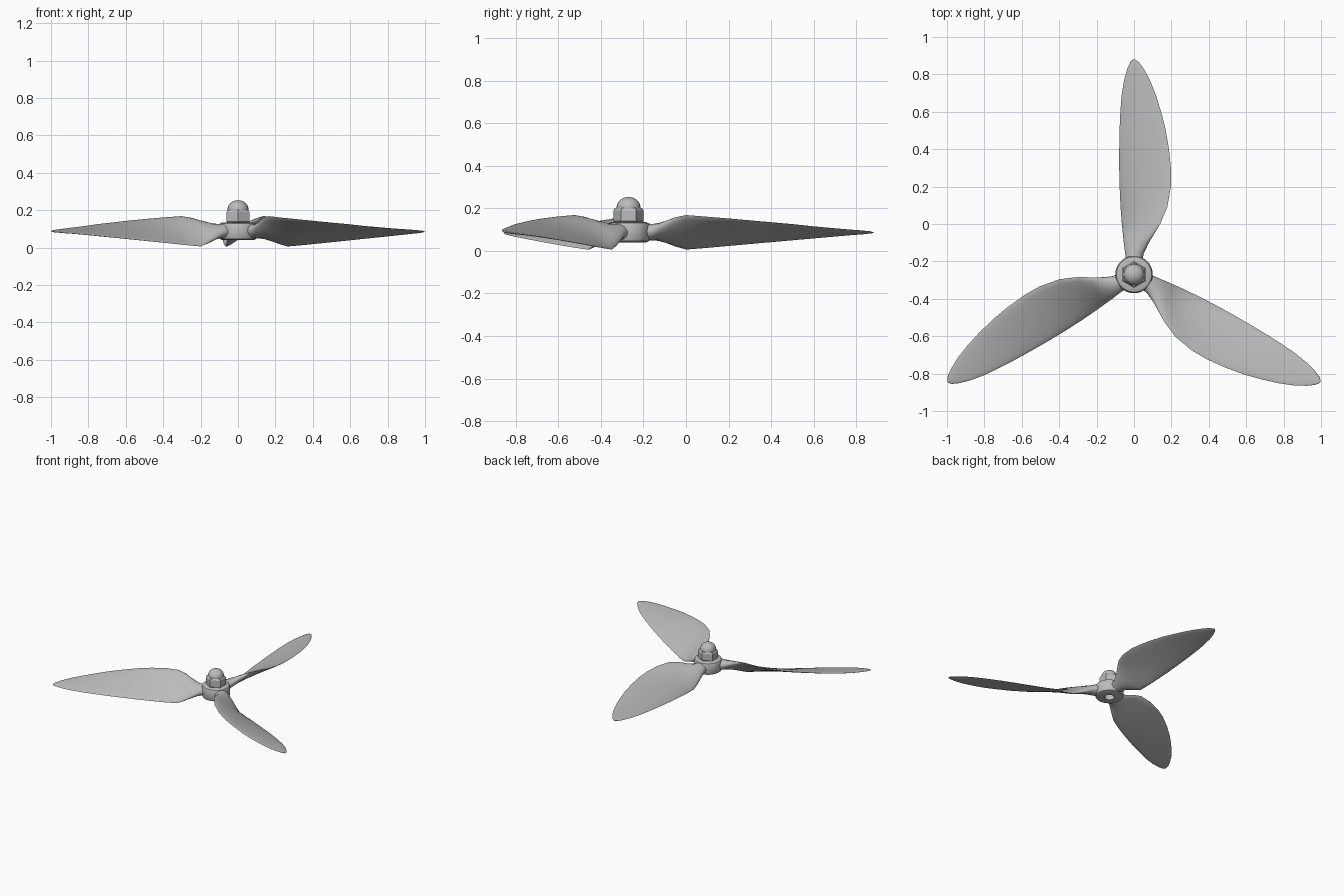
import bpy
import bmesh
from math import sin, cos, pi, hypot, radians
from mathutils import Matrix

cube = bpy.data.objects.get("Cube")
if cube:
    bpy.data.objects.remove(cube, do_unlink=True)

HUB_Y = -0.27

metal = bpy.data.materials.new("light_grey_metal")
metal.use_nodes = True
grey = (0.5, 0.5, 0.5, 1)
metal.diffuse_color = grey
metal.node_tree.nodes["Principled BSDF"].inputs["Base Color"].default_value = grey


def loft(name, rings, angle=0, closed=False, sharp=35):
    """Skin a list of point rings; cap the ends, or join last to first."""
    bm = bmesh.new()
    loops = [[bm.verts.new(p) for p in ring] for ring in rings]
    pairs = list(zip(loops, loops[1:]))
    if closed:
        pairs.append((loops[-1], loops[0]))
    for a, b in pairs:
        for i in range(len(a)):
            j = (i + 1) % len(a)
            bm.faces.new((a[i], a[j], b[j], b[i]))
    if not closed:
        bm.faces.new(loops[0])
        bm.faces.new(loops[-1])
    bmesh.ops.recalc_face_normals(bm, faces=bm.faces)
    place = Matrix.Translation((0, HUB_Y, 0)) @ Matrix.Rotation(angle, 4, "Z")
    bm.transform(place)
    mesh = bpy.data.meshes.new(name)
    bm.to_mesh(mesh)
    bm.free()
    mesh.materials.append(metal)
    obj = bpy.data.objects.new(name, mesh)
    bpy.context.collection.objects.link(obj)
    bpy.ops.object.select_all(action="DESELECT")
    obj.select_set(True)
    bpy.context.view_layer.objects.active = obj
    bpy.ops.object.shade_smooth_by_angle(angle=radians(sharp))
    return obj


def circle(radius, z, sides):
    turns = [pi / 2 + 2 * pi * i / sides for i in range(sides)]
    return [(radius * cos(t), radius * sin(t), z) for t in turns]


def lathe(name, profile, sides, **options):
    return loft(name, [circle(r, z, sides) for r, z in profile], **options)


# Hub with rounded rims and a shaft hole
lathe("hub", [(0.035, 0.04), (0.083, 0.04), (0.094, 0.045), (0.1, 0.057),
              (0.1, 0.118), (0.094, 0.13), (0.083, 0.135), (0.035, 0.135)],
      40, closed=True)

# Hexagonal nut with a slight chamfer
lathe("hex_nut", [(0.066, 0.133), (0.071, 0.139), (0.071, 0.19), (0.064, 0.2)],
      6, sharp=20)

# Domed cap: short collar and a hemisphere
dome = [(0.056, 0.195)]
dome += [(0.056 * cos(a), 0.205 + 0.048 * sin(a))
         for a in [i * pi / 16 for i in range(8)]]
dome.append((0.002, 0.253))
lathe("nut_dome", dome, 24)


# Blade stations: radius, low edge x and z, high edge x and z, half thickness
STATIONS = [
    (0.05, -0.045, 0.088, 0.045, 0.088, 0.042),
    (0.11, -0.046, 0.074, 0.05, 0.102, 0.038),
    (0.17, -0.053, 0.045, 0.078, 0.133, 0.03),
    (0.22, -0.06, 0.022, 0.11, 0.156, 0.021),
    (0.27, -0.065, 0.006, 0.14, 0.168, 0.014),
    (0.36, -0.072, 0.013, 0.178, 0.161, 0.012),
    (0.47, -0.077, 0.023, 0.197, 0.152, 0.011),
    (0.56, -0.079, 0.031, 0.198, 0.144, 0.01),
    (0.67, -0.079, 0.041, 0.187, 0.134, 0.009),
    (0.78, -0.077, 0.051, 0.168, 0.124, 0.008),
    (0.87, -0.073, 0.059, 0.145, 0.114, 0.007),
    (0.96, -0.066, 0.067, 0.117, 0.106, 0.006),
    (1.04, -0.053, 0.074, 0.085, 0.099, 0.005),
    (1.1, -0.036, 0.079, 0.052, 0.094, 0.005),
    (1.135, -0.02, 0.083, 0.026, 0.09, 0.004),
    (1.15, -0.005, 0.085, 0.005, 0.087, 0.002),
]


def section(r, x0, z0, x1, z1, thick, sides=20):
    """Oval cross-section along the chord between the two edges."""
    chord = hypot(x1 - x0, z1 - z0)
    ux, uz = (x1 - x0) / chord, (z1 - z0) / chord
    ring = []
    for i in range(sides):
        t = 2 * pi * i / sides
        along, up = cos(t) * chord / 2, sin(t) * thick
        ring.append(((x0 + x1) / 2 + ux * along - uz * up, r,
                     (z0 + z1) / 2 + uz * along + ux * up))
    return ring


# Three twisted blades
rings = [section(*s) for s in STATIONS]
for name, turn in (("back_blade", 0), ("right_blade", 120), ("left_blade", -120)):
    loft(name, rings, angle=radians(turn), sharp=60)
